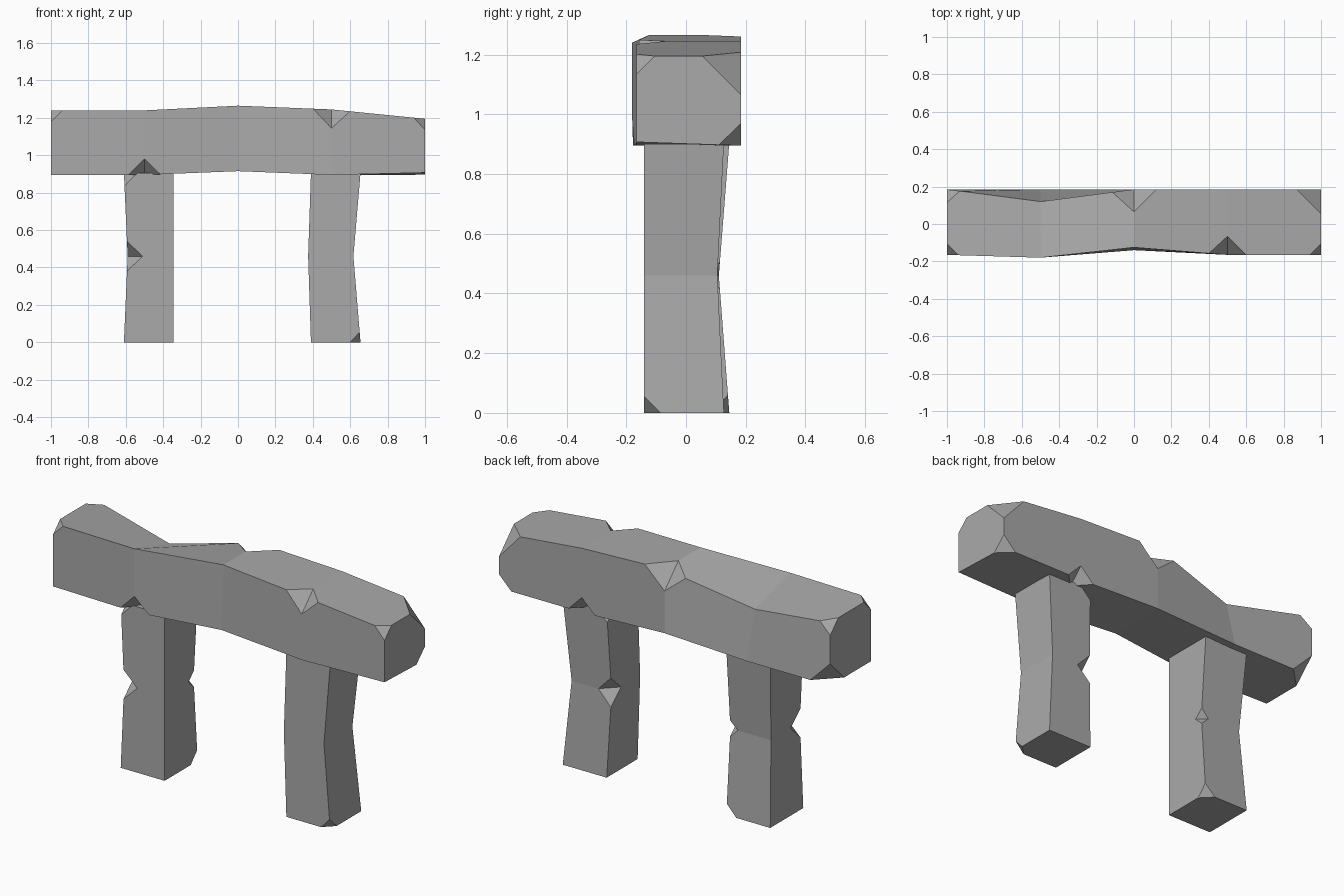
import bpy, bmesh
from mathutils import Vector

if "Cube" in bpy.data.objects:
    bpy.data.objects.remove(bpy.data.objects["Cube"])

stone = bpy.data.materials.new("grey_stone")
stone.use_nodes = True
GREY = (0.4, 0.4, 0.4, 1)
stone.diffuse_color = GREY
stone.node_tree.nodes["Principled BSDF"].inputs["Base Color"].default_value = GREY


def chip(bm, vert, size):
    """Knock a corner off; a chip midway along an edge becomes a V-shaped nick."""
    origin = vert.co.copy()
    made = bmesh.ops.bevel(bm, geom=[vert], offset=size, offset_type='OFFSET',
                           segments=1, profile=0.5, affect='VERTICES')
    for face in made["faces"]:
        if face.is_valid and len(face.verts) == 4:
            a, b, c, d = face.verts
            def depth(p, q):
                return ((p.co + q.co) / 2 - origin).length
            pair = (a, c) if depth(a, c) > depth(b, d) else (b, d)
            bmesh.utils.face_split(face, *pair)
            break


def block(name, rings, chips):
    """Skin a stone through four-cornered rings, then chip chosen corners."""
    bm = bmesh.new()
    loops = [[bm.verts.new(Vector(p)) for p in ring] for ring in rings]
    for low, high in zip(loops, loops[1:]):
        for i in range(4):
            j = (i + 1) % 4
            bm.faces.new((low[i], low[j], high[j], high[i]))
    bm.faces.new(loops[0])
    bm.faces.new(loops[-1])
    bmesh.ops.recalc_face_normals(bm, faces=bm.faces)
    for ring, corner, size in chips:
        chip(bm, loops[ring][corner], size)
    mesh = bpy.data.meshes.new(name)
    bm.to_mesh(mesh)
    bm.free()
    mesh.materials.append(stone)
    bpy.context.collection.objects.link(bpy.data.objects.new(name, mesh))


def beam_ring(x, front, back, bottom, top):
    return [(x, front, bottom), (x, back, bottom), (x, back, top), (x, front, top)]


def post_ring(z, left, right, front, back):
    return [(left, front, z), (right, front, z), (right, back, z), (left, back, z)]


# Lintel: sagging crossbeam with a hollow worn into its rear top edge
FB, BB, BT, FT = range(4)
beam = [beam_ring(-1, -.165, .185, .895, 1.24),
        beam_ring(-.5, -.18, .185, .895, 1.24),
        beam_ring(0, -.14, .185, .915, 1.265),
        beam_ring(.5, -.165, .185, .895, 1.245),
        beam_ring(1, -.165, .185, .895, 1.195)]
beam[1][BT] = (-.5, .12, 1.155)
beam[2][FT] = (0, -.125, 1.265)
beam[4][FB] = (1, -.165, .907)
block("lintel", beam, [
    (0, FT, .06), (0, BT, .07), (0, BB, .12), (1, FB, .085), (2, BT, .12),
    (3, FT, .1), (3, BB, .08), (4, FT, .06), (4, BT, .13), (4, BB, .075)])

# Posts: slightly bent uprights
FL, FR, BR, BL = range(4)
block("right_post", [
    post_ring(0, -.61, -.345, -.14, .145),
    post_ring(.46, -.59, -.345, -.14, .11),
    post_ring(.905, -.61, -.345, -.14, .145)],
    [(0, BR, .06), (1, FL, .08), (1, BR, .045), (2, FL, .07)])
block("left_post", [
    post_ring(0, .39, .655, -.14, .127),
    post_ring(.46, .375, .617, -.14, .105),
    post_ring(.905, .39, .655, -.14, .127)],
    [(0, FR, .055), (1, BL, .08), (2, BL, .06)])
